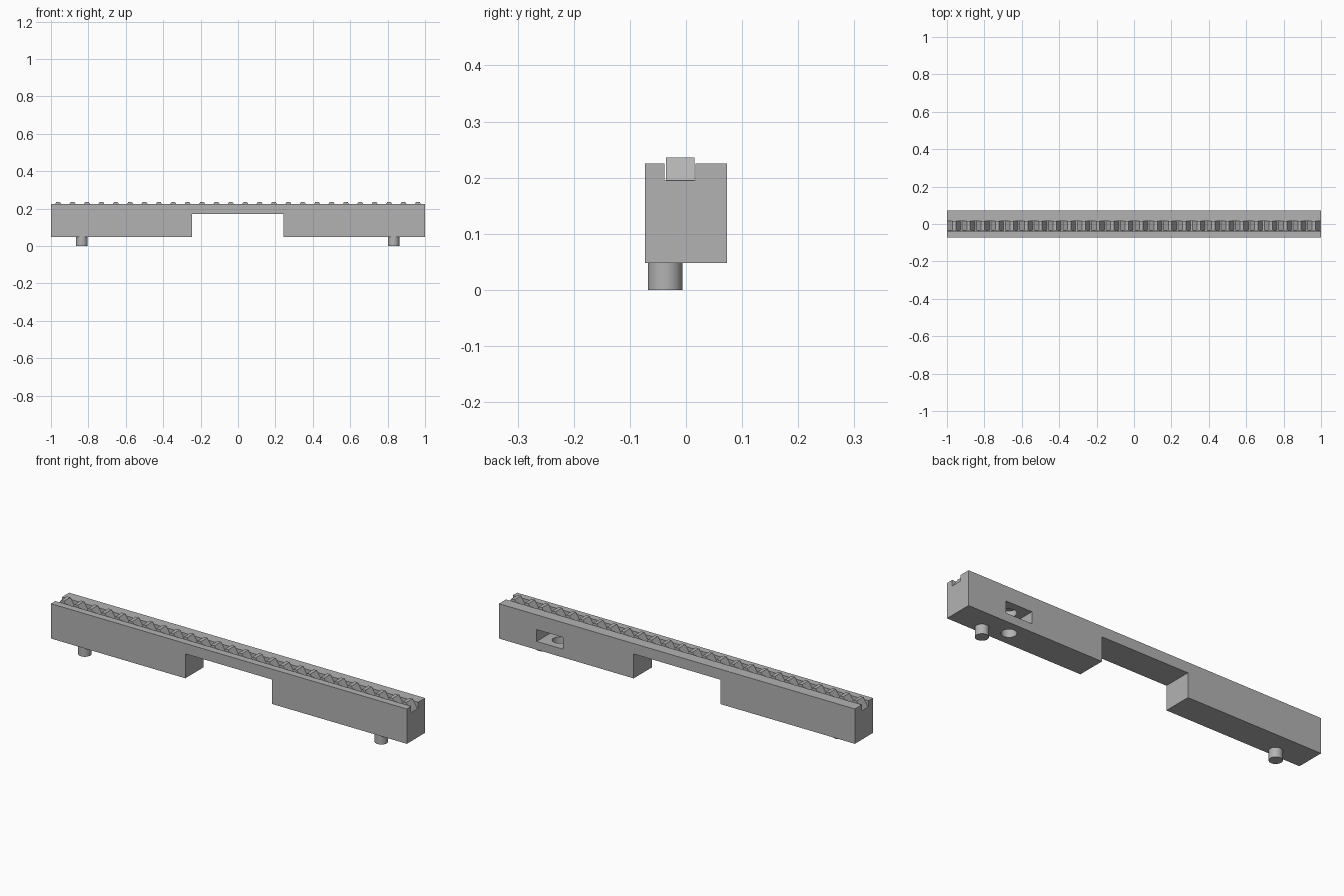
import bpy, bmesh, math

if "Cube" in bpy.data.objects:
    bpy.data.objects.remove(bpy.data.objects["Cube"])

grey = bpy.data.materials.new("plastic_grey")
grey.diffuse_color = (0.45, 0.45, 0.45, 1)
grey.use_nodes = True
grey.node_tree.nodes["Principled BSDF"].inputs["Base Color"].default_value = grey.diffuse_color


def make_prism(name, points, to_3d, depth_vec):
    """Extrude a flat outline along a vector."""
    bm = bmesh.new()
    face = bm.faces.new([bm.verts.new(to_3d(*p)) for p in points])
    new = bmesh.ops.extrude_face_region(bm, geom=[face])["geom"]
    verts = [g for g in new if isinstance(g, bmesh.types.BMVert)]
    bmesh.ops.translate(bm, verts=verts, vec=depth_vec)
    bmesh.ops.recalc_face_normals(bm, faces=bm.faces)
    mesh = bpy.data.meshes.new(name)
    bm.to_mesh(mesh)
    bm.free()
    mesh.materials.append(grey)
    obj = bpy.data.objects.new(name, mesh)
    bpy.context.collection.objects.link(obj)
    return obj


def box(name, x0, x1, y0, y1, z0, z1):
    outline = [(x0, y0), (x1, y0), (x1, y1), (x0, y1)]
    return make_prism(name, outline, lambda x, y: (x, y, z0), (0, 0, z1 - z0))


def cylinder(name, x, y, r, z0, z1):
    bpy.ops.mesh.primitive_cylinder_add(vertices=40, radius=r, depth=z1 - z0,
                                        location=(x, y, (z0 + z1) / 2))
    obj = bpy.context.object
    obj.name = name
    obj.data.materials.append(grey)
    return obj


def cut(target, cutter):
    cutter.hide_render = True
    mod = target.modifiers.new("cut", 'BOOLEAN')
    mod.operation = 'DIFFERENCE'
    mod.solver = 'EXACT'
    mod.object = cutter
    bpy.context.view_layer.objects.active = target
    bpy.ops.object.modifier_apply(modifier=mod.name)
    bpy.data.objects.remove(cutter)


def smooth(obj):
    bpy.ops.object.select_all(action='DESELECT')
    obj.select_set(True)
    bpy.context.view_layer.objects.active = obj
    bpy.ops.object.shade_smooth_by_angle(angle=math.radians(30))


# Body: grooved cross-section run along x
section = [(-0.073, 0.048), (0.073, 0.048), (0.073, 0.225), (0.017, 0.225),
           (0.017, 0.195), (-0.038, 0.195), (-0.038, 0.225), (-0.073, 0.225)]
body = make_prism("body", section, lambda y, z: (-1, y, z), (2, 0, 0))

# Underside gap, nut slot in the back and screw hole from below
cut(body, box("gap_cutter", -0.245, 0.243, -0.2, 0.2, -0.1, 0.172))
cut(body, box("slot_cutter", 0.64, 0.788, -0.05, 0.2, 0.09, 0.15))
cut(body, cylinder("hole_cutter", 0.71, 0.0, 0.035, 0.0, 0.18))
smooth(body)

# Locating pegs
for name, x in (("left_peg", -0.835), ("right_peg", 0.832)):
    smooth(cylinder(name, x, -0.037, 0.031, 0.0, 0.05))

# Rack teeth in the groove, as one saw-tooth strip
COUNT = 26
pitch = 2 / COUNT
profile = [(-1, 0.193)]
for i in range(COUNT):
    c = -1 + (i + 0.5) * pitch
    profile += [(c - 0.034, 0.196), (c - 0.009, 0.236),
                (c + 0.009, 0.236), (c + 0.034, 0.196)]
profile.append((1, 0.193))
make_prism("rack_teeth", profile, lambda x, z: (x, -0.036, z), (0, 0.051, 0))
